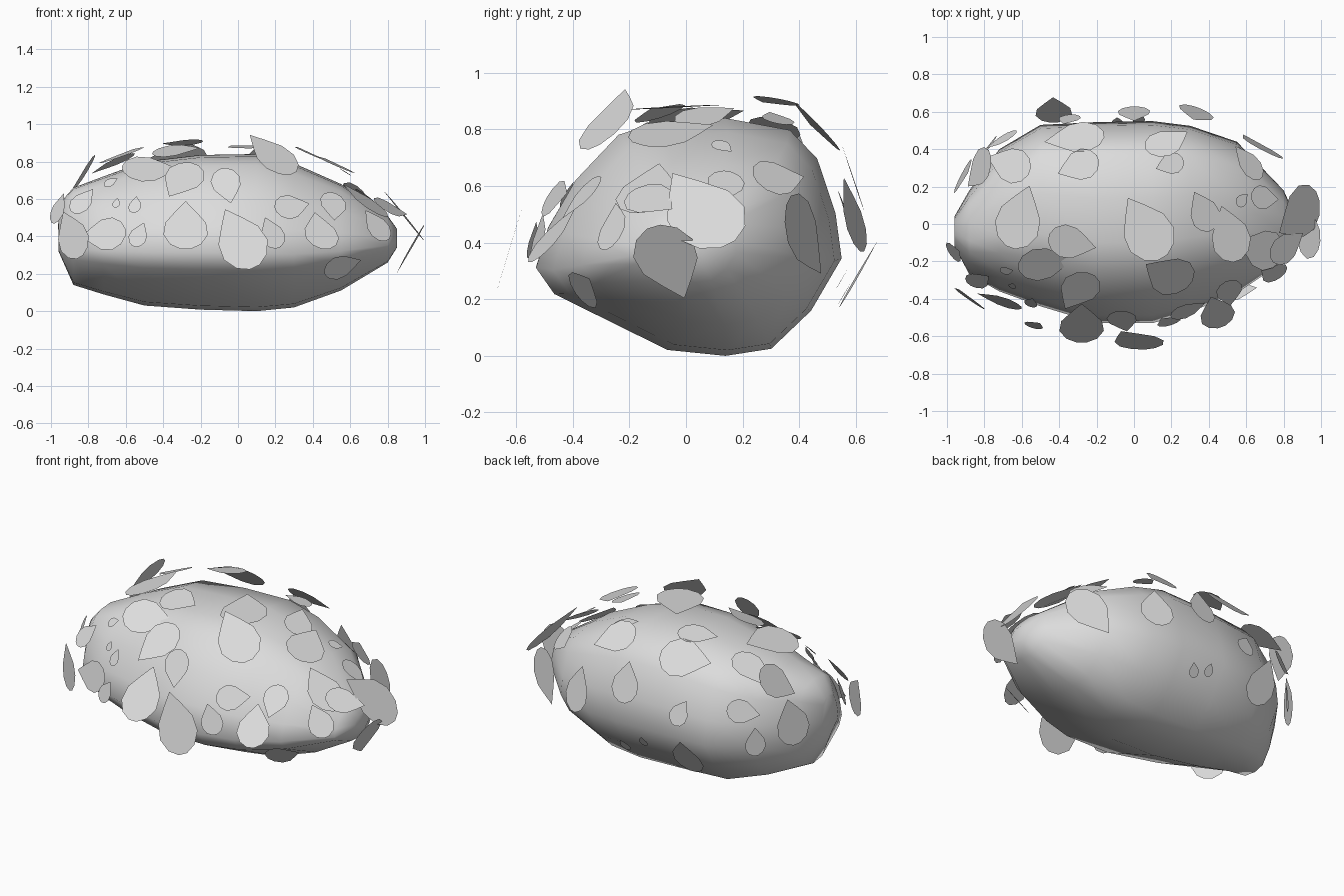
import bpy
import bmesh
import math
from mathutils import Vector
from mathutils.bvhtree import BVHTree

cube = bpy.data.objects.get("Cube")
if cube:
    bpy.data.objects.remove(cube)


def make_material(name, colour):
    mat = bpy.data.materials.new(name)
    mat.use_nodes = True
    mat.diffuse_color = colour
    mat.node_tree.nodes["Principled BSDF"].inputs["Base Color"].default_value = colour
    return mat


grey = make_material("pale_grey", (0.72, 0.72, 0.72, 1))


def add_object(name, bm):
    mesh = bpy.data.meshes.new(name)
    bm.to_mesh(mesh)
    mesh.materials.append(grey)
    obj = bpy.data.objects.new(name, mesh)
    bpy.context.collection.objects.link(obj)
    return obj


# Cross-section of the mound, as fractions of its depth and height
section = [(0, .37), (.06, .26), (.43, .025), (.62, 0), (.77, .03), (.9, .19),
           (1, .41), (.98, .6), (.92, .83), (.83, .95), (.62, 1), (.4, .985),
           (.27, .93), (.13, .74), (.04, .54)]
# Stations along the mound: x, front, back, bottom, top
stations = [(-.96, -.12, .04, .32, .57), (-.88, -.27, .18, .14, .66),
            (-.72, -.36, .4, .09, .72), (-.5, -.44, .53, .03, .8),
            (-.2, -.53, .545, .008, .835), (.1, -.53, .55, 0, .84),
            (.3, -.47, .525, .02, .79), (.55, -.37, .44, .11, .68),
            (.8, -.2, .18, .26, .51), (.85, -.07, .07, .34, .44)]

body = bmesh.new()
rings = []
for x, front, back, low, high in stations:
    rings.append([body.verts.new((x, front + (back - front) * u, low + (high - low) * v))
                  for u, v in section])
for a, b in zip(rings, rings[1:]):
    for i in range(len(section)):
        j = (i + 1) % len(section)
        body.faces.new((a[i], a[j], b[j], b[i]))
body.faces.new(rings[0])
body.faces.new(rings[-1][::-1])
bmesh.ops.recalc_face_normals(body, faces=body.faces[:])
for f in body.faces:
    f.smooth = True
surface = BVHTree.FromBMesh(body)
add_object("bush_body", body)

# Leaf outline: pointed at one end, blunt and rounded at the other
half_leaf = [(.5, 0), (.28, .17), (.05, .33), (-.2, .36), (-.4, .25)]
outline = half_leaf + [(-.5, .08), (-.5, -.08)] + [(u, -v) for u, v in half_leaf[:0:-1]]


def add_leaf(name, centre, length, angle, right, up, facing=None):
    """Flat leaf lying along the nearest part of the mound, or with a set facing."""
    centre = Vector(centre)
    hit, normal, _, _ = surface.find_nearest(centre)
    away = centre - hit
    if away.dot(normal) < 0.025:
        centre = hit + normal * 0.025
    elif away.dot(normal) > 0.04:
        normal = (normal + away.normalized()).normalized()
    if facing:
        normal = Vector(facing).normalized()
    a = math.radians(angle)
    point = Vector(right) * math.cos(a) + Vector(up) * math.sin(a)
    point = (point - normal * point.dot(normal)).normalized()
    side = normal.cross(point)
    bm = bmesh.new()
    bm.faces.new([bm.verts.new(centre + (point * u + side * v) * length) for u, v in outline])
    add_object(name, bm)


# Leaves: x, y, z, length, direction of the pointed end, and a facing where it stands off
front_leaves = [
    (-.89, -.39, .41, .27, 120, (-.55, -.8, .06)), (-.72, -.41, .41, .25, 180),
    (-.53, -.54, .41, .14, 70), (-.28, -.53, .46, .33, 90, (0, -.78, .63)),
    (.01, -.62, .39, .36, 115), (.18, -.52, .42, .18, 110), (.29, -.46, .56, .2, 20),
    (.44, -.47, .43, .26, 90, (.25, -.7, .65)), (.51, -.37, .56, .2, 260, (.3, -.7, .65)),
    (.56, -.36, .24, .21, 10), (-.3, -.36, .7, .29, 250, (0, -.68, .73)),
    (-.06, -.52, .67, .22, 280), (-.65, -.33, .58, .06, 90), (-.55, -.42, .57, .1, 90),
    (-.83, -.3, .59, .17, 60), (-.68, -.25, .69, .08, 30), (.74, -.26, .46, .2, 120)]
top_leaves = [
    (-.61, .04, .84, .35, 70), (-.33, -.1, .86, .26, 350), (.06, -.02, .88, .37, 120),
    (.37, .07, .85, .23, 120), (.51, -.05, .79, .31, 110),
    (.18, -.27, .84, .33, 140, (.35, -.6, .72)), (.7, .14, .6, .18, 0),
    (.58, .13, .74, .09, 40), (.61, .33, .63, .22, 130, (.6, .45, .66)),
    (.18, .44, .8, .26, 45, (0, .7, .7)), (.19, .32, .84, .16, 200),
    (-.3, .31, .9, .23, 200), (-.32, .46, .81, .32, 190), (-.67, .32, .79, .26, 160),
    (-.83, .29, .73, .27, 200, (-.85, .1, .5)), (-.47, -.21, .76, .3, 10, (.1, -.6, .78)),
    (.67, -.13, .58, .3, 160), (.82, -.12, .55, .23, 30)]
# Direction is measured with the mound seen from behind
back_leaves = [
    (-.43, .61, .29, .27, 90), (-.35, .56, .52, .16, 70), (-.09, .55, .27, .08, 90),
    (.03, .56, .22, .09, 110), (0, .59, .63, .24, 90), (.33, .59, .5, .27, 90),
    (-.71, .45, .58, .19, 0), (-.77, .42, .4, .17, 90),
    (.67, .42, .42, .33, 310, (.45, .88, .1))]
# Direction is measured with the mound seen from its left
left_leaves = [(.88, .05, .52, .38, 116, (.78, -.03, .62)),
               (.92, -.06, .33, .31, 287, (.86, -.04, -.5))]
# Direction is measured with the mound seen from its right
right_leaves = [(-.96, -.15, .55, .17, 80), (-.91, .26, .5, .28, 100, (-.88, .45, .1))]

X, Y, Z = Vector((1, 0, 0)), Vector((0, 1, 0)), Vector((0, 0, 1))
groups = [("front", front_leaves, X, Z), ("top", top_leaves, X, Y),
          ("back", back_leaves, -X, Z), ("left", left_leaves, Y, Z),
          ("right", right_leaves, -Y, Z)]
for label, leaves, right, up in groups:
    for i, (x, y, z, length, angle, *facing) in enumerate(leaves, 1):
        add_leaf(f"{label}_leaf_{i}", (x, y, z), length, angle, right, up, *facing)
